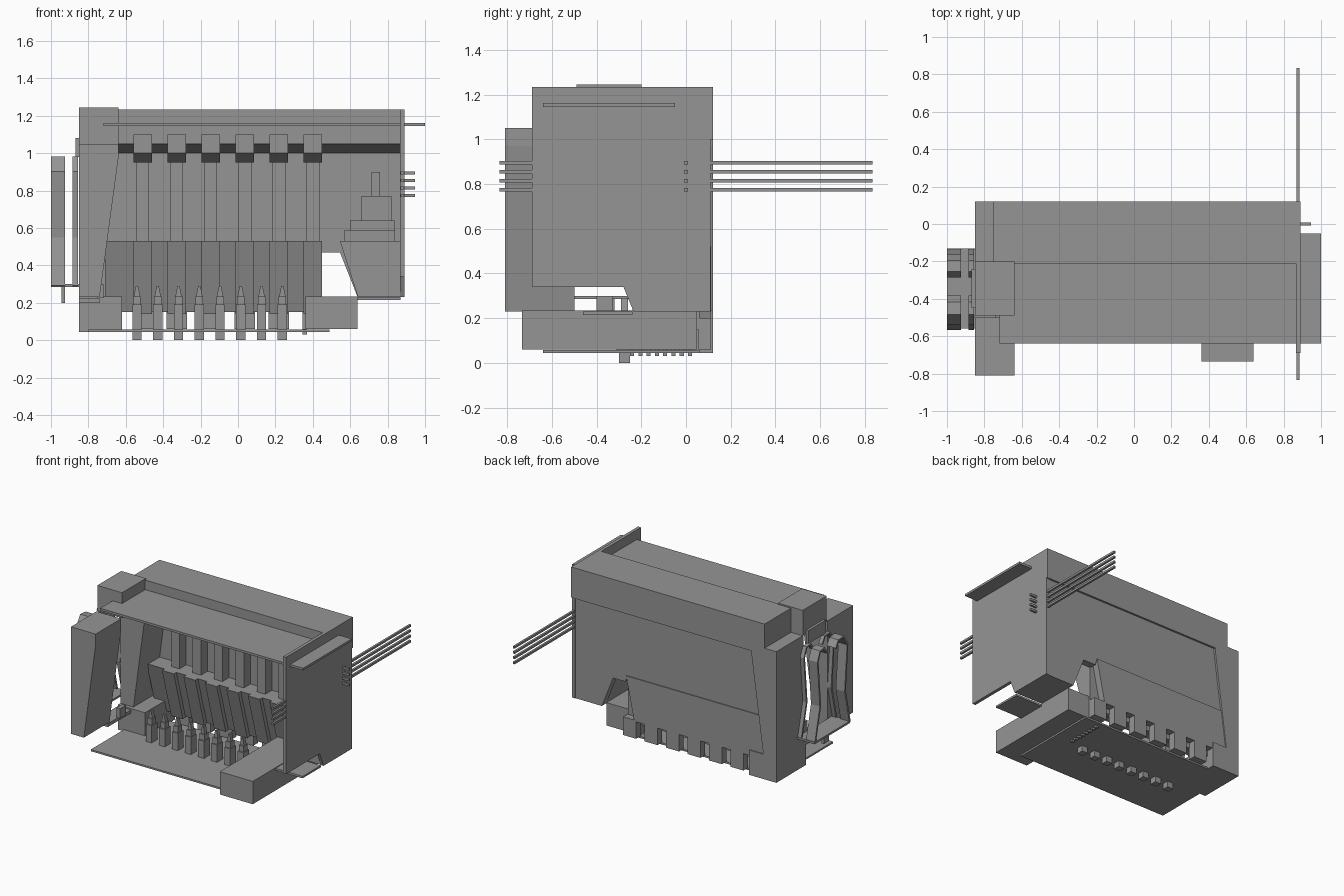
import bpy, bmesh
from mathutils import Vector

old = bpy.data.objects.get("Cube")
if old:
    bpy.data.objects.remove(old)

grey = bpy.data.materials.new("mid grey")
grey.use_nodes = True
shade = (0.3, 0.3, 0.3, 1)
grey.diffuse_color = shade
grey.node_tree.nodes["Principled BSDF"].inputs["Base Color"].default_value = shade


def finish(name, bm):
    bmesh.ops.recalc_face_normals(bm, faces=bm.faces)
    mesh = bpy.data.meshes.new(name)
    bm.to_mesh(mesh)
    bm.free()
    mesh.materials.append(grey)
    obj = bpy.data.objects.new(name, mesh)
    bpy.context.collection.objects.link(obj)
    return obj


def place(axis, a, b, t):
    return {"x": (t, a, b), "y": (a, t, b), "z": (a, b, t)}[axis]


def prism(name, axis, pts, lo, hi):
    """Extrude an outline along one axis."""
    bm = bmesh.new()
    face = bm.faces.new([bm.verts.new(place(axis, a, b, lo)) for a, b in pts])
    out = bmesh.ops.extrude_face_region(bm, geom=[face])
    move = Vector(place(axis, 0, 0, hi - lo))
    bmesh.ops.translate(bm, vec=move,
                        verts=[v for v in out["geom"] if isinstance(v, bmesh.types.BMVert)])
    return finish(name, bm)


def box(name, x0, x1, y0, y1, z0, z1):
    return prism(name, "z", [(x0, y0), (x1, y0), (x1, y1), (x0, y1)], z0, z1)


def leaf(name, pts, x0, x1, thick):
    """Bent sheet strip following a side profile."""
    bm = bmesh.new()
    rows = [[bm.verts.new((x, y, z)) for x in (x0, x1)] for y, z in pts]
    for a, b in zip(rows, rows[1:]):
        bm.faces.new((a[0], a[1], b[1], b[0]))
    obj = finish(name, bm)
    mod = obj.modifiers.new("thickness", "SOLIDIFY")
    mod.thickness = thick
    mod.offset = 0
    return obj


# Rear housing: hood with sloped underside, back wall with a notch, hood lip
prism("hood", "x", [(-.21, 1.05), (-.21, 1.235), (.12, 1.235), (.12, 1.0), (.05, 1.0)], -.75, .89)
prism("back_wall", "y", [(-.75, 1.02), (-.75, .5), (.43, .5), (.44, .47), (.545, .47),
                         (.64, .23), (.89, .23), (.89, 1.02)], .05, .105)
prism("lower_back_wall", "y", [(-.76, .52), (.43, .52), (.36, .19), (-.76, .19)], .06, .112)
box("top_shelf", -.72, 1.0, -.64, -.05, 1.145, 1.162)

# Side plate
prism("side_plate", "x", [(-.69, .34), (-.28, .34), (-.235, .23), (.11, .23),
                          (.11, 1.235), (-.69, 1.235)], .865, .89)
box("side_ledge", .6, .87, -.46, -.24, .215, .23)

# End posts and the cap above them
post = [(-.85, .23), (-.74, .23), (-.64, .97), (-.64, 1.05), (-.85, 1.05)]
prism("rear_post", "y", post, -.21, .12)
prism("front_post", "y", post, -.81, -.5)
box("post_cap", -.85, -.64, -.49, -.2, 1.05, 1.245)
box("cap_hanger", -.87, -.85, -.45, -.24, .98, 1.08)
box("post_foot", -.85, -.62, -.24, .12, .045, .235)
box("post_link", -.85, -.74, -.52, -.2, .2, .225)
box("post_stop", -.75, -.72, -.4, -.33, .225, .3)

# Base plate and corner foot
box("base_plate", -.8, .49, -.64, .06, .045, .058)
box("corner_foot", .36, .64, -.735, .05, .06, .235)

# Guide flaps below, with a column, head, rib and tooth per station
flap = [(-.09, .53), (.06, .53), (.06, .15), (.02, .15)]
prism("flap_row", "x", flap, -.71, .36)
prism("flap_end", "y", [(.36, .53), (.44, .53), (.36, .2)], -.03, .06)
for i in range(6):
    x = -.51 + i * .182
    box("column", x - .035, x + .035, -.03, .06, .5, 1.04)
    prism("column_head", "x", [(-.25, 1.1), (-.25, 1.0), (-.15, .95), (.06, .95), (.06, 1.1)],
          x - .05, x + .05)
    prism("flap_rib", "x", [(y - .03, z) for y, z in flap[:1]] + flap[1:3] + [(-.01, .14)],
          x - .05, x + .05)
    box("wall_tooth", x - .055, x + .055, .055, .112, .06, .2)

# Contact posts standing through the base
for i in range(8):
    x = -.54 + i * .111
    box("contact_tail", x - .025, x + .025, -.3, -.25, .003 - .003, .046)
    box("contact_post", x - .025, x + .025, -.31, -.24, .05, .19)
    box("contact_neck", x - .02, x + .02, -.3, -.25, .19, .235)
    prism("contact_tip", "y", [(x - .017, .235), (x + .017, .235), (x + .006, .29), (x - .006, .29)],
          -.29, -.26)
    box("base_pin", .345, .37, -.25 + i * .037, -.232 + i * .037, .03, .06)

# Stepped funnel in the corner bay
prism("funnel", "y", [(.64, .235), (.865, .235), (.865, .53), (.545, .53)], -.24, .05)
for x0, x1, inset, z0, z1 in [(.57, .84, .02, .53, .59), (.6, .84, .04, .59, .64),
                              (.66, .82, .07, .64, .77), (.715, .76, .11, .77, .9)]:
    box("funnel_step", x0, x1, -.24 + inset, .05 - inset, z0, z1)

# Long pins and short stubs on the side plate
for z in (.775, .815, .855, .895):
    box("long_pin", .868, .884, -.835, .835, z - .008, z + .008)
    box("short_stub", .88, .945, -.008, .008, z - .008, z + .008)

# Spring clip on the outer end
half = [(-.14, .3), (-.2, .55), (-.17, .9), (-.2, .97), (-.25, .975), (-.28, .93)]
front = [(-.56, .29), (-.5, .55), (-.53, .9), (-.48, .975), (-.42, .97), (-.39, .92)]
for x0, x1 in [(-1, -.925), (-.885, -.855)]:
    leaf("clip_rear_leaf", half, x0, x1, .015)
    leaf("clip_front_leaf", front, x0, x1, .015)
box("clip_base", -1, -.85, -.56, -.13, .285, .3)
box("clip_peg", -.945, -.925, -.38, -.32, .2, .29)
